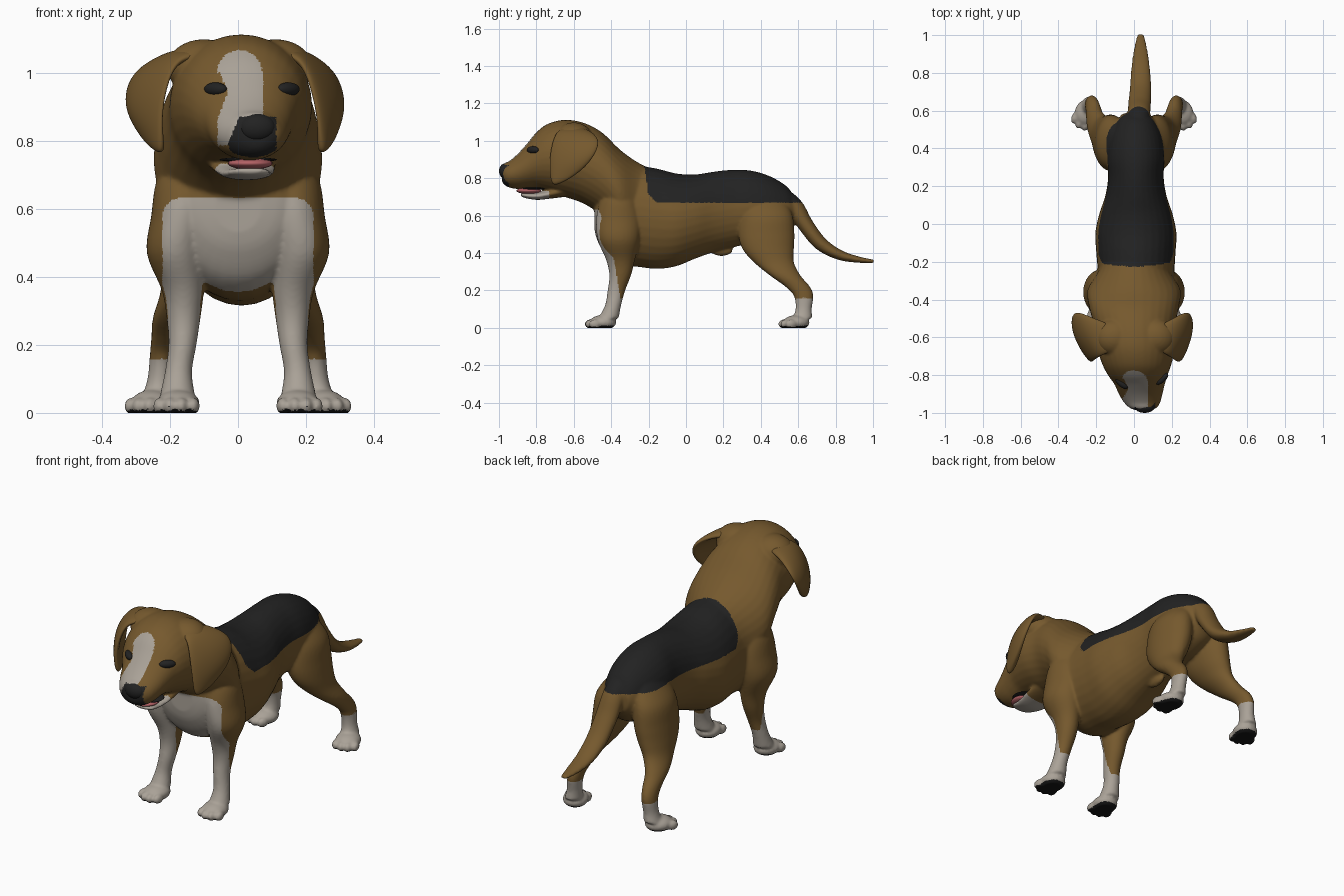
import bpy, bmesh, math
from mathutils import Matrix, Vector

cube = bpy.data.objects.get("Cube")
if cube:
    bpy.data.objects.remove(cube, do_unlink=True)


def material(name, rgb):
    m = bpy.data.materials.new(name)
    m.use_nodes = True
    m.diffuse_color = (*rgb, 1)
    bsdf = next(n for n in m.node_tree.nodes if n.type == "BSDF_PRINCIPLED")
    bsdf.inputs["Base Color"].default_value = (*rgb, 1)
    bsdf.inputs["Roughness"].default_value = 0.8
    return m


brown = material("brown_fur", (0.18, 0.1, 0.027))
white = material("white_fur", (0.4, 0.36, 0.31))
black = material("black_fur", (0.016, 0.016, 0.016))
sole = material("dark_pad", (0.008, 0.008, 0.008))
pink = material("pink_tongue", (0.45, 0.12, 0.13))
BROWN, WHITE, BLACK, SOLE = range(4)


def smooth_path(pts, steps=5):
    """Catmull-Rom interpolation through the stations."""
    out = []
    for i in range(len(pts) - 1):
        quad = [pts[max(i - 1, 0)], pts[i], pts[i + 1], pts[min(i + 2, len(pts) - 1)]]
        for k in range(steps):
            t = k / steps
            out.append([b + 0.5 * t * (c - a + t * (2*a - 5*b + 4*c - d + t * (3*(b - c) + d - a)))
                        for a, b, c, d in zip(*quad)])
    return out + [list(pts[-1])]


def loft(bm, stations, up=None, sides=32):
    """Skin ellipses (x, y, z, width radius, other radius); without up, rings follow the path."""
    path = smooth_path(stations)
    rings = []
    for i, (x, y, z, a, b) in enumerate(path):
        v = up
        if v is None:
            ahead, behind = path[min(i + 1, len(path) - 1)], path[max(i - 1, 0)]
            tangent = Vector(ahead[:3]) - Vector(behind[:3])
            v = tangent.cross(Vector((1, 0, 0))).normalized()
        a, b = max(a, 0.004), max(b, 0.004)
        ring = []
        for k in range(sides):
            t = 2 * math.pi * k / sides
            ring.append(bm.verts.new(Vector((x + a * math.cos(t), y, z)) + v * (b * math.sin(t))))
        rings.append(ring)
    for r, s in zip(rings, rings[1:]):
        for k in range(sides):
            j = (k + 1) % sides
            bm.faces.new((r[k], r[j], s[j], s[k]))
    bm.faces.new(rings[0][::-1])
    bm.faces.new(rings[-1])


def trunk(bm, stations):
    """Upright rings given as (y, top, bottom, half width, centre x)."""
    loft(bm, [(cx, y, (t + b) / 2, w, (t - b) / 2) for y, t, b, w, cx in stations], Vector((0, 0, 1)))


def blob(bm, centre, radii, yaw=0):
    m = Matrix.Translation(centre) @ Matrix.Rotation(yaw, 4, "Z") @ Matrix.Diagonal((*radii, 1))
    bmesh.ops.create_uvsphere(bm, u_segments=24, v_segments=16, radius=1, matrix=m)


def add_object(name, bm, mats):
    bmesh.ops.recalc_face_normals(bm, faces=bm.faces)
    for f in bm.faces:
        f.smooth = True
    mesh = bpy.data.meshes.new(name)
    bm.to_mesh(mesh)
    bm.free()
    ob = bpy.data.objects.new(name, mesh)
    bpy.context.collection.objects.link(ob)
    for m in mats:
        mesh.materials.append(m)
    return ob


# Torso, then head with neck, then lower jaw
bm = bmesh.new()
trunk(bm, [(-.49, .68, .53, .07, 0), (-.475, .75, .47, .14, 0), (-.43, .84, .39, .2, 0),
           (-.35, .86, .34, .22, 0), (-.25, .865, .325, .205, .01), (-.15, .85, .315, .21, .01),
           (-.05, .825, .33, .215, .01), (.05, .82, .37, .195, .01), (.15, .835, .405, .162, .01),
           (.25, .845, .43, .147, .01), (.35, .84, .45, .152, .01), (.45, .81, .46, .14, .01),
           (.54, .755, .5, .105, .01), (.585, .69, .56, .07, .01)])
trunk(bm, [(-.985, .865, .785, .045, .05), (-.972, .88, .765, .073, .048), (-.945, .892, .75, .096, .043),
           (-.9, .93, .742, .116, .035), (-.85, .985, .745, .133, .03), (-.8, 1.045, .745, .158, .02),
           (-.74, 1.09, .73, .184, .015), (-.65, 1.112, .7, .207, .01), (-.55, 1.097, .665, .212, .005),
           (-.45, 1.045, .6, .235, 0), (-.35, .95, .5, .246, 0), (-.25, .88, .45, .19, 0),
           (-.15, .835, .45, .16, 0)])
trunk(bm, [(-.885, .72, .705, .03, .035), (-.865, .721, .695, .058, .035), (-.8, .724, .684, .075, .025),
           (-.73, .74, .69, .09, .02), (-.65, .77, .7, .1, .01)])
blob(bm, (.01, .19, .414), (.022, .06, .03))

# Tail
loft(bm, [(.02, .48, .71, .06, .06), (.025, .575, .65, .06, .05), (.03, .64, .55, .06, .042),
          (.035, .72, .45, .057, .037), (.035, .82, .39, .05, .027), (.035, .92, .365, .037, .017),
          (.035, 1.005, .355, .018, .009)])

# Legs as (z, x, y, x radius, y radius), and paws with four toes
FRONT = [(.74, .14, -.36, .06, .07), (.68, .152, -.36, .088, .1), (.58, .167, -.36, .088, .12),
         (.47, .182, -.36, .086, .112), (.36, .162, -.35, .062, .076), (.28, .16, -.352, .05, .058),
         (.2, .163, -.372, .041, .047), (.12, .175, -.39, .04, .043), (.05, .178, -.415, .052, .055)]
HIND = [(.74, .06, .42, .03, .06), (.68, .078, .42, .062, .11), (.6, .11, .43, .085, .14),
        (.5, .123, .43, .088, .15), (.42, .14, .44, .08, .137), (.35, .165, .47, .064, .107),
        (.28, .2, .53, .05, .082), (.22, .215, .597, .04, .066), (.17, .223, .629, .036, .052),
        (.1, .23, .629, .036, .043), (.05, .238, .622, .044, .054)]


def paw(bm, x, y, yaw):
    spin = Matrix.Rotation(yaw, 3, "Z")
    blob(bm, (x, y, .028), (.064, .072, .04), yaw)
    for offset, reach in ((-.049, -.047), (-.017, -.064), (.017, -.064), (.049, -.047)):
        toe = spin @ Vector((offset, reach, 0))
        blob(bm, (x + toe.x, y + toe.y, .02), (.02, .033, .025), yaw)


for side in (-1, 1):
    for leg, px, py, yaw in ((FRONT, .176, -.445, .1), (HIND, .25, .59, .35)):
        loft(bm, [(side * x, y, z, a, b) for z, x, y, a, b in leg], Vector((0, 1, 0)))
        paw(bm, side * px, py, side * yaw)
    # ear roots broadening the crown
    blob(bm, (.005 + side * .105, -.6, 1.015), (.11, .1, .083))

# Fuse everything into one soft skin with flat soles
body = add_object("body", bm, [])
fuse = body.modifiers.new("fuse", "REMESH")
fuse.mode = "VOXEL"
fuse.voxel_size = 0.007
soften = body.modifiers.new("soften", "SMOOTH")
soften.factor = 0.5
soften.iterations = 7
evaluated = body.evaluated_get(bpy.context.evaluated_depsgraph_get())
skin = bpy.data.meshes.new_from_object(evaluated)
body.modifiers.clear()
body.data = skin
skin.materials.clear()
for m in (brown, white, black, sole):
    skin.materials.append(m)
for v in skin.vertices:
    v.co.z = max(v.co.z, 0)


def coat(p, n):
    """Fur colour by place on the body."""
    x, y, z = p
    if z < .03 and n.z < -.6:
        return SOLE
    # saddle with a curved front edge and rounded corners
    saddle_front = -.225 + .6 * x * x + .8 * max(0, .72 - z)
    if z > .67 and saddle_front < y < .63:
        return BLACK
    # socks, front of the legs, and bib with rounded corners
    if z < .16:
        return WHITE
    bib_edge = -.35 - .16 * max(0, z - .15) - .1 * max(0, z - .45)
    corner = math.hypot(max(0, abs(x) - .165), max(0, z - .575))
    if y < bib_edge and corner < .057:
        return WHITE
    # muzzle front, chin and blaze
    if y < -.945 and z < .87 and max(-.028, .45 * (z - .86)) < x < .112:
        return BLACK
    if y < -.73 and z < .732:
        return WHITE
    if y < -.68 and z > .785:
        left = max(-.06, -.03 - .4 * abs(z - .94))
        right = .075 if z > .87 else .01
        if z > 1:
            return WHITE if math.hypot(x - .005, z - 1) < .066 else BROWN
        if left < x < min(right, .07 + .6 * (1 - z)):
            return WHITE
    return BROWN


for f in skin.polygons:
    f.use_smooth = True
    f.material_index = coat(f.center, f.normal)

# Eyes, set almost flush in the face
bpy.context.view_layer.update()
for name, x in (("right_eye", -.066), ("left_eye", .148)):
    hit, spot, _, _ = body.ray_cast(Vector((x, -2, .953)), Vector((0, 1, 0)))
    bm = bmesh.new()
    blob(bm, (x, (spot.y if hit else -.83) + .005, .951), (.042, .02, .02), .75 if x > 0 else -.75)
    add_object(name, bm, [black])

# Nose, mouth lining and tongue
for name, centre, radii, mat in (("nose", (.056, -.966, .838), (.055, .034, .041), black),
                                 ("mouth_lining", (.03, -.815, .744), (.085, .07, .007), black),
                                 ("tongue", (.036, -.84, .733), (.066, .066, .018), pink)):
    bm = bmesh.new()
    blob(bm, centre, radii)
    add_object(name, bm, [mat])

# Ears: hanging flaps from a small grid, front to back in each row
EAR = [[(.09, -.67, 1.05), (.1, -.6, 1.06), (.11, -.53, 1.05)],
       [(.175, -.7, 1.045), (.195, -.6, 1.06), (.2, -.5, 1.045)],
       [(.205, -.73, .95), (.285, -.59, .99), (.3, -.45, 1.0)],
       [(.215, -.735, .87), (.31, -.59, .9), (.32, -.49, .91)],
       [(.215, -.73, .81), (.265, -.64, .83), (.285, -.56, .835)],
       [(.215, -.715, .76), (.225, -.68, .765), (.24, -.645, .785)]]


def ear(name, place):
    bm = bmesh.new()
    grid = [[bm.verts.new(place(*p)) for p in row] for row in EAR]
    for upper, lower in zip(grid, grid[1:]):
        for k in range(2):
            bm.faces.new((upper[k], upper[k + 1], lower[k + 1], lower[k]))
    flap = add_object(name, bm, [brown])
    thick = flap.modifiers.new("thickness", "SOLIDIFY")
    thick.thickness = 0.034
    thick.offset = 0
    rounding = flap.modifiers.new("rounding", "SUBSURF")
    rounding.levels = rounding.render_levels = 3


ear("right_ear", lambda x, y, z: (-1.03 * x, y, z))
ear("left_ear", lambda x, y, z: (.05 + .76 * x + .1 * (1.06 - z), y, z))
